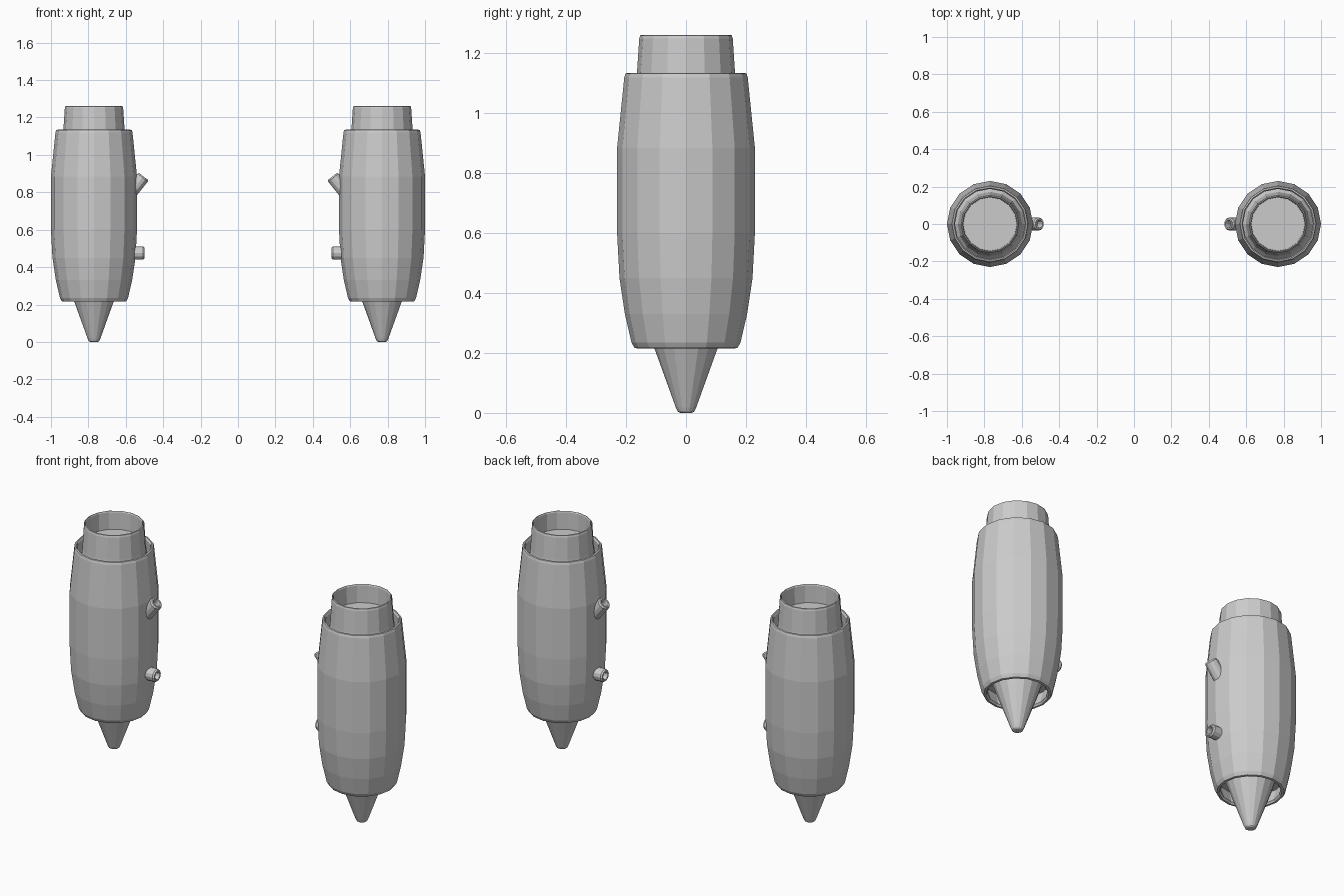
import bpy, math
from mathutils import Vector

if "Cube" in bpy.data.objects:
    bpy.data.objects.remove(bpy.data.objects["Cube"])


def lathe(name, profile, sides, loc, axis=(0, 0, 1), closed=False):
    """Revolve (radius, height) points around an axis; radius 0 makes a pole."""
    verts, rings, faces = [], [], []
    for r, z in profile:
        n = 1 if r == 0 else sides
        rings.append([len(verts) + i for i in range(n)])
        for i in range(n):
            a = 2 * math.pi * i / sides
            verts.append((r * math.cos(a), r * math.sin(a), z))
    pairs = list(zip(rings, rings[1:]))
    if closed:
        pairs.append((rings[-1], rings[0]))
    for a, b in pairs:
        for i in range(sides):
            j = (i + 1) % sides
            quad = [a[i % len(a)], a[j % len(a)], b[j % len(b)], b[i % len(b)]]
            faces.append(list(dict.fromkeys(quad)))
    mesh = bpy.data.meshes.new(name)
    mesh.from_pydata(verts, [], faces)
    mesh.update()
    ob = bpy.data.objects.new(name, mesh)
    ob.location = loc
    ob.rotation_euler = Vector((0, 0, 1)).rotation_difference(Vector(axis)).to_euler()
    bpy.context.collection.objects.link(ob)
    return ob


# Outer cowling: barrel skin, rounded lips, inner wall at both ends
cowling = [(0.160, 0.215), (0.172, 0.217), (0.182, 0.235), (0.204, 0.33),
           (0.222, 0.45), (0.23, 0.60), (0.23, 0.885), (0.206, 1.12),
           (0.202, 1.133), (0.194, 1.135), (0.188, 1.125), (0.195, 1.03),
           (0.195, 0.40), (0.160, 0.26), (0.152, 0.225)]

# Nozzle: tapered sleeve with a recessed floor, closed below
nozzle = [(0, 1.03), (0.195, 1.03), (0.172, 1.06), (0.164, 1.13),
          (0.156, 1.25), (0.153, 1.26), (0.148, 1.262), (0.145, 1.255),
          (0.143, 1.16), (0, 1.16)]

# Nose cone with blunt tip, and the bulkhead it sits on
cone = [(0, 0), (0.02, 0), (0.028, 0.005), (0.034, 0.018), (0.106, 0.217),
        (0.13, 0.29), (0.168, 0.29), (0.168, 0.31), (0, 0.31)]

# Hollow pipe stub, open end at height 0
pipe = [(0, -0.12), (0.035, -0.12), (0.035, -0.008), (0.029, 0),
        (0.021, 0), (0.019, -0.008), (0.019, -0.04), (0, -0.04)]

for side, s in (("left", -1), ("right", 1)):
    centre = (0.77 * s, 0, 0)
    lathe(side + "_cowling", cowling, 16, centre, closed=True)
    lathe(side + "_nozzle", nozzle, 16, centre)
    lathe(side + "_nose_cone", cone, 16, centre)
    # Pipe stubs face the middle
    lathe(side + "_lower_pipe", pipe, 12, (0.50 * s, 0, 0.475), (-s, 0, 0))
    lathe(side + "_upper_pipe", pipe, 12, (0.505 * s, 0, 0.885),
          (-0.62 * s, 0, 0.78))
